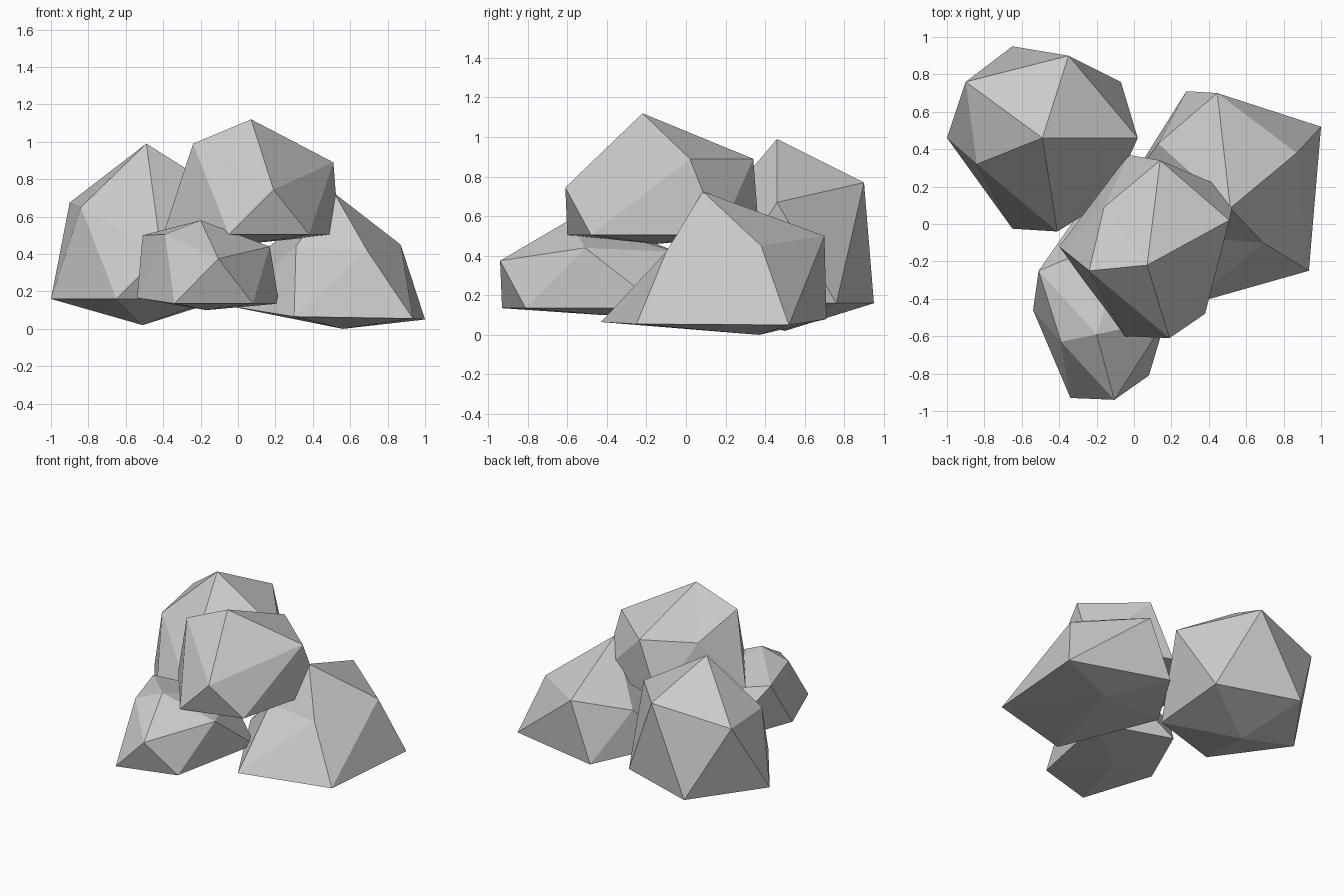
import bpy


def rock(name, top, upper, lower, bottom):
    """Low-poly boulder: a twelve-point, twenty-sided stone.
    Upper ring starts at +x, lower ring half a step earlier; both run anticlockwise."""
    verts = [top, *upper, *lower, bottom]
    faces = []
    for i in range(5):
        j = (i + 1) % 5
        u, u2, l, l2 = 1 + i, 1 + j, 6 + i, 6 + j
        faces += [(0, u, u2), (u, l, l2), (u, l2, u2), (11, l2, l)]
    mesh = bpy.data.meshes.new(name)
    mesh.from_pydata(verts, [], faces)
    mesh.update()
    obj = bpy.data.objects.new(name, mesh)
    bpy.context.collection.objects.link(obj)
    return obj


def ring(z, *points):
    """Flat ring of points at one height."""
    return [(x, y, z) for x, y in points]


# tall boulder at the back left
rock("back_left_rock", (-.49, .46, .99),
     [(.02, .46, .67), (-.35, .90, .77), (-.90, .76, .675), (-.84, .32, .65), (-.41, -.04, .40)],
     ring(.16, (-.125, .135), (-.07, .76), (-.65, .95), (-1, .46), (-.65, -.025)),
     (-.51, .50, .02))

# wide boulder on the right
rock("right_rock", (.515, .085, .725),
     [(.87, .38, .45), (.445, .70, .50), (.13, .43, .41), (.31, -.07, .44), (.69, -.10, .42)],
     [(.935, -.25, .055), (1, .52, .05), (.28, .71, .08), (-.04, .20, .12), (.30, -.43, .065)],
     (.56, .37, 0))

# small boulder at the front
rock("front_rock", (-.20, -.59, .58),
     [(.17, -.51, .44), (-.03, -.05, .42), (-.51, -.25, .50), (-.39, -.63, .505), (-.105, -.94, .375)],
     [(.08, -.81, .135), (.22, -.12, .135), (-.30, .05, .14), (-.54, -.46, .165), (-.34, -.93, .135)],
     (-.17, -.42, .10))

# boulder resting on the other three
rock("top_rock", (.07, -.22, 1.12),
     [(.51, .02, .89), (.14, .34, .89), (-.16, .09, .85), (-.24, -.25, .99), (.19, -.61, .745)],
     ring(.505, (.38, -.48), (.54, .17), (-.03, .37), (-.40, -.12), (-.05, -.60)),
     (.10, -.15, .46))
